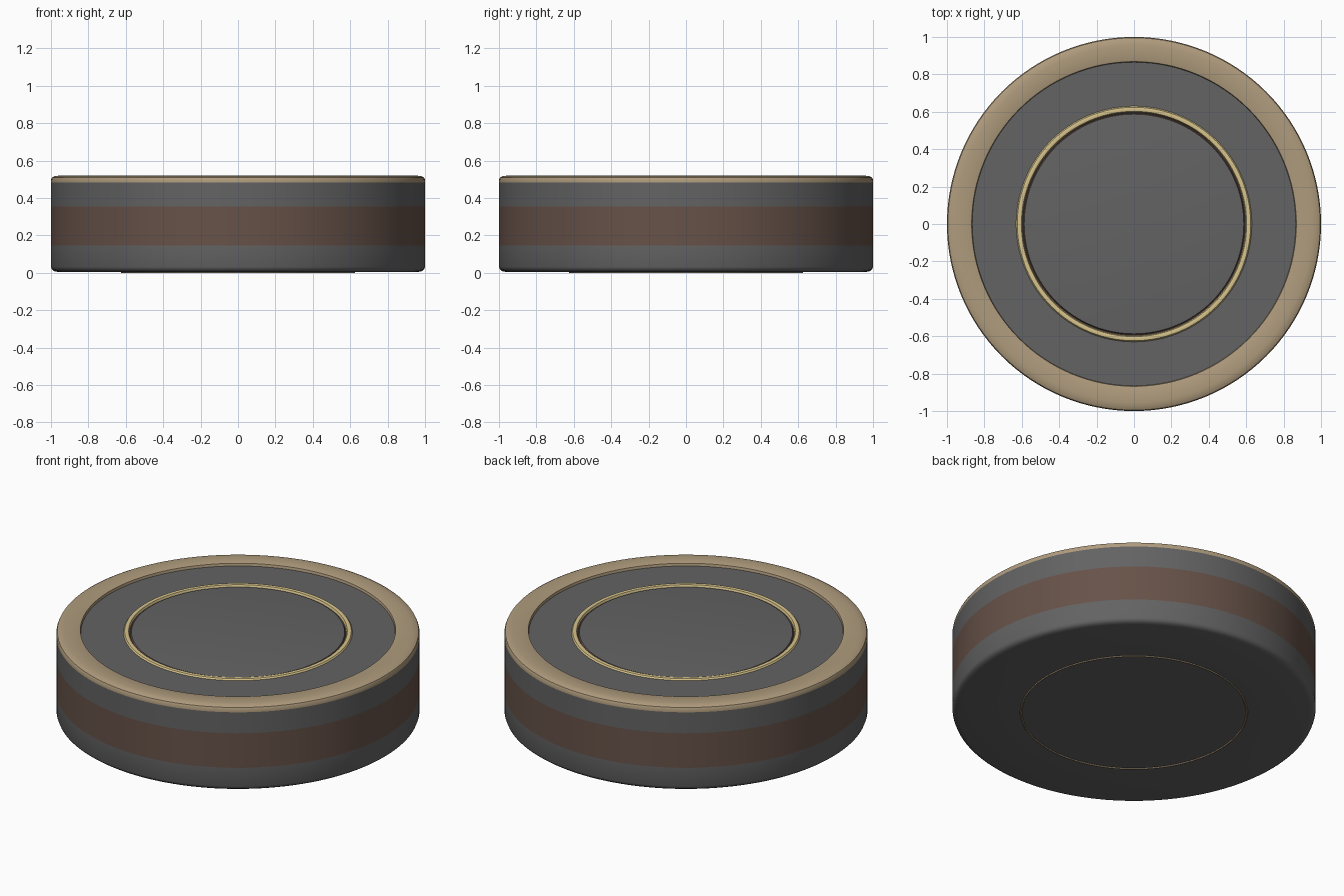
import bpy, bmesh, math

if "Cube" in bpy.data.objects:
    bpy.data.objects.remove(bpy.data.objects["Cube"])

SEGMENTS = 128


def material(name, rgb):
    m = bpy.data.materials.new(name)
    m.diffuse_color = (*rgb, 1.0)
    m.use_nodes = True
    m.node_tree.nodes["Principled BSDF"].inputs["Base Color"].default_value = m.diffuse_color
    return m


GREY = material("dark grey", (0.125, 0.125, 0.125))
BROWN = material("brown", (0.135, 0.085, 0.066))
TAN = material("tan", (0.43, 0.33, 0.205))
GOLD = material("pale gold", (0.68, 0.55, 0.26))


def lathe(name, profile, mat):
    """Spin an (r, z) profile, listed bottom to top / outside to inside, round z."""
    bm = bmesh.new()
    rings = []
    for r, z in profile:
        if r == 0:
            rings.append([bm.verts.new((0, 0, z))] * SEGMENTS)
        else:
            rings.append([bm.verts.new((r * math.cos(2 * math.pi * i / SEGMENTS),
                                        r * math.sin(2 * math.pi * i / SEGMENTS), z))
                          for i in range(SEGMENTS)])
    for a, b in zip(rings, rings[1:]):
        for i in range(SEGMENTS):
            j = (i + 1) % SEGMENTS
            corners = list(dict.fromkeys((a[i], a[j], b[j], b[i])))
            bm.faces.new(corners)
    mesh = bpy.data.meshes.new(name)
    bm.to_mesh(mesh)
    bm.free()
    mesh.materials.append(mat)
    ob = bpy.data.objects.new(name, mesh)
    bpy.context.collection.objects.link(ob)
    bpy.context.view_layer.objects.active = ob
    ob.select_set(True)
    bpy.ops.object.shade_smooth_by_angle(angle=math.radians(35))
    ob.select_set(False)
    return ob


# Underside: centre disc, thin inlaid ring, outer base with rounded foot
lathe("bottom_disc", [(0, 0.005), (0.615, 0.005)], GREY)
lathe("bottom_ring", [(0.615, 0.005), (0.618, 0.0), (0.624, 0.0), (0.627, 0.005)], TAN)
lathe("lower_body", [(0.627, 0.005), (0.965, 0.005), (0.983, 0.009),
                     (0.995, 0.018), (1.0, 0.032), (1.0, 0.145)], GREY)

# Side bands
lathe("side_band", [(1.0, 0.145), (1.0, 0.355)], BROWN)
lathe("upper_body", [(1.0, 0.355), (1.0, 0.482)], GREY)

# Raised rim on top, with rounded outer edge and a small step down inside
lathe("top_rim", [(1.0, 0.482), (1.0, 0.498), (0.995, 0.509), (0.98, 0.517),
                  (0.955, 0.52), (0.875, 0.52), (0.868, 0.517), (0.865, 0.502)], TAN)

# Recessed top face, raised gold ring, dark groove and centre disc
lathe("top_plate", [(0.865, 0.502), (0.63, 0.502)], GREY)
lathe("top_ring", [(0.63, 0.502), (0.624, 0.511), (0.612, 0.514),
                   (0.602, 0.511), (0.597, 0.498)], GOLD)
lathe("ring_groove", [(0.597, 0.498), (0.592, 0.495), (0.587, 0.504)], BROWN)
lathe("top_disc", [(0.587, 0.504), (0.575, 0.506), (0, 0.506)], GREY)
